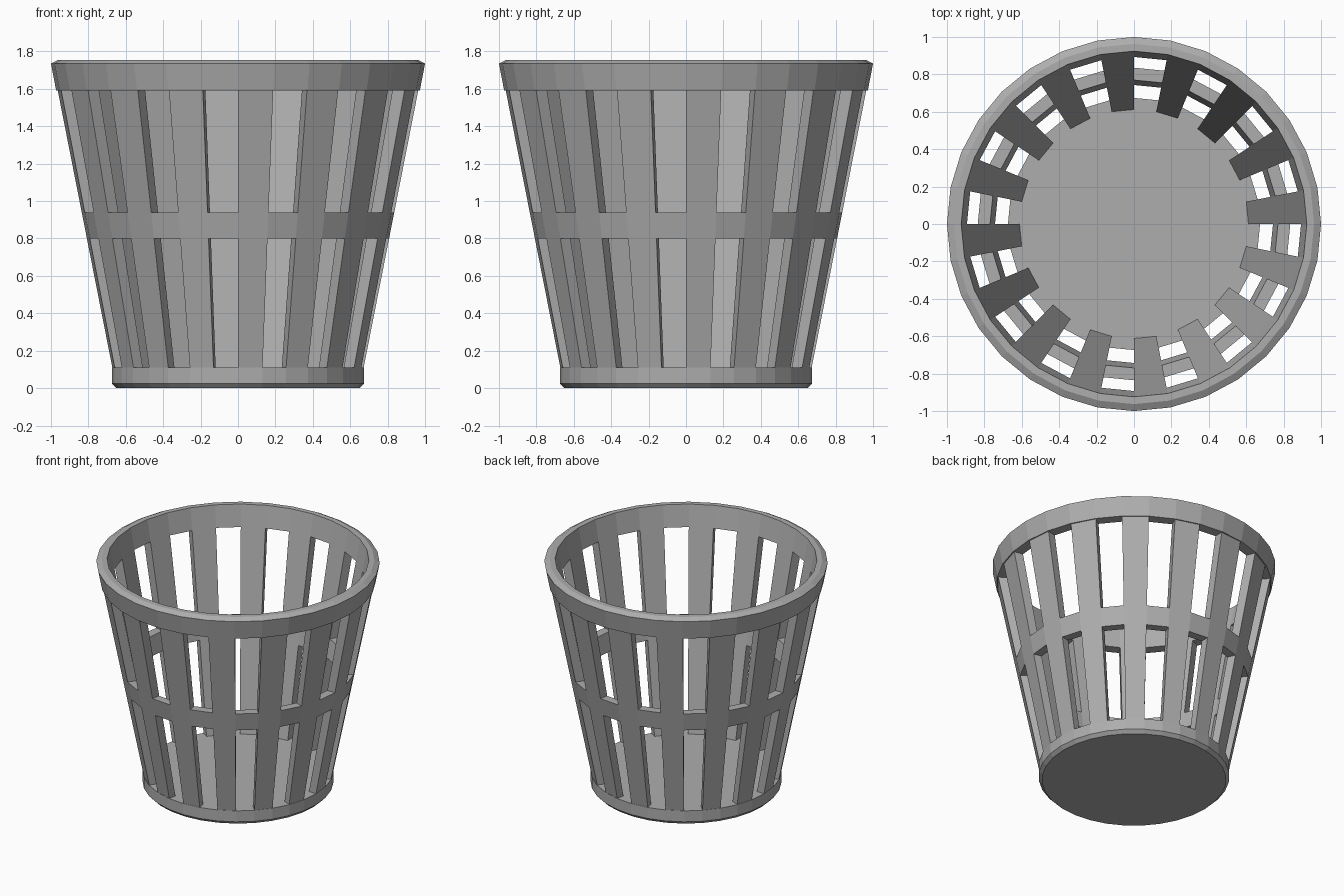
import bpy, bmesh, math

SEGMENTS = 32

cube = bpy.data.objects.get("Cube")
if cube:
    bpy.data.objects.remove(cube, do_unlink=True)

grey = bpy.data.materials.new("grey plastic")
grey.use_nodes = True
colour = (0.42, 0.42, 0.42, 1)
grey.diffuse_color = colour
grey.node_tree.nodes["Principled BSDF"].inputs["Base Color"].default_value = colour


def finish(name, bm):
    bmesh.ops.recalc_face_normals(bm, faces=bm.faces)
    mesh = bpy.data.meshes.new(name)
    bm.to_mesh(mesh)
    bm.free()
    mesh.materials.append(grey)
    obj = bpy.data.objects.new(name, mesh)
    bpy.context.collection.objects.link(obj)
    return obj


def section(bm, profile, step):
    a = 2 * math.pi * step / SEGMENTS
    return [bm.verts.new((r * math.cos(a), r * math.sin(a), z)) for r, z in profile]


def bridge(bm, a, b, closed=True):
    n = len(a)
    for i in range(n if closed else n - 1):
        j = (i + 1) % n
        bm.faces.new((a[i], b[i], b[j], a[j]))


def ring(name, profile, closed=True):
    """Revolve a profile all the way round; open profiles get flat end discs."""
    bm = bmesh.new()
    cuts = [section(bm, profile, s) for s in range(SEGMENTS)]
    for s in range(SEGMENTS):
        bridge(bm, cuts[s], cuts[(s + 1) % SEGMENTS], closed)
    if not closed:
        for end in (0, -1):
            bm.faces.new([c[end] for c in cuts])
    return finish(name, bm)


def blocks(name, profile, first):
    """Separate one-segment blocks on every second segment."""
    bm = bmesh.new()
    for s in range(first, SEGMENTS, 2):
        a, b = section(bm, profile, s), section(bm, profile, s + 1)
        bridge(bm, a, b)
        bm.faces.new(a)
        bm.faces.new(b)
    return finish(name, bm)


def wall(z0, z1):
    """Cross-section of the sloping wall between two heights."""
    outer = lambda z: 0.672 + 0.197 * (z - 0.11)
    inner = lambda z: 0.612 + 0.19 * (z - 0.11)
    return [(outer(z0), z0), (outer(z1), z1), (inner(z1), z1), (inner(z0), z0)]


# Solid floor with a chamfered foot
ring("base", [(0.65, 0), (0.674, 0.025), (0.674, 0.11)], closed=False)

# Upright slats and the hoop pieces that join them
blocks("slats", wall(0.11, 1.59), 0)
blocks("middle_hoop", wall(0.80, 0.94), 1)

# Flared rim with a chamfered top
ring("rim", [(0.972, 1.59), (1.0, 1.735), (0.963, 1.755),
             (0.924, 1.755), (0.893, 1.59)])
